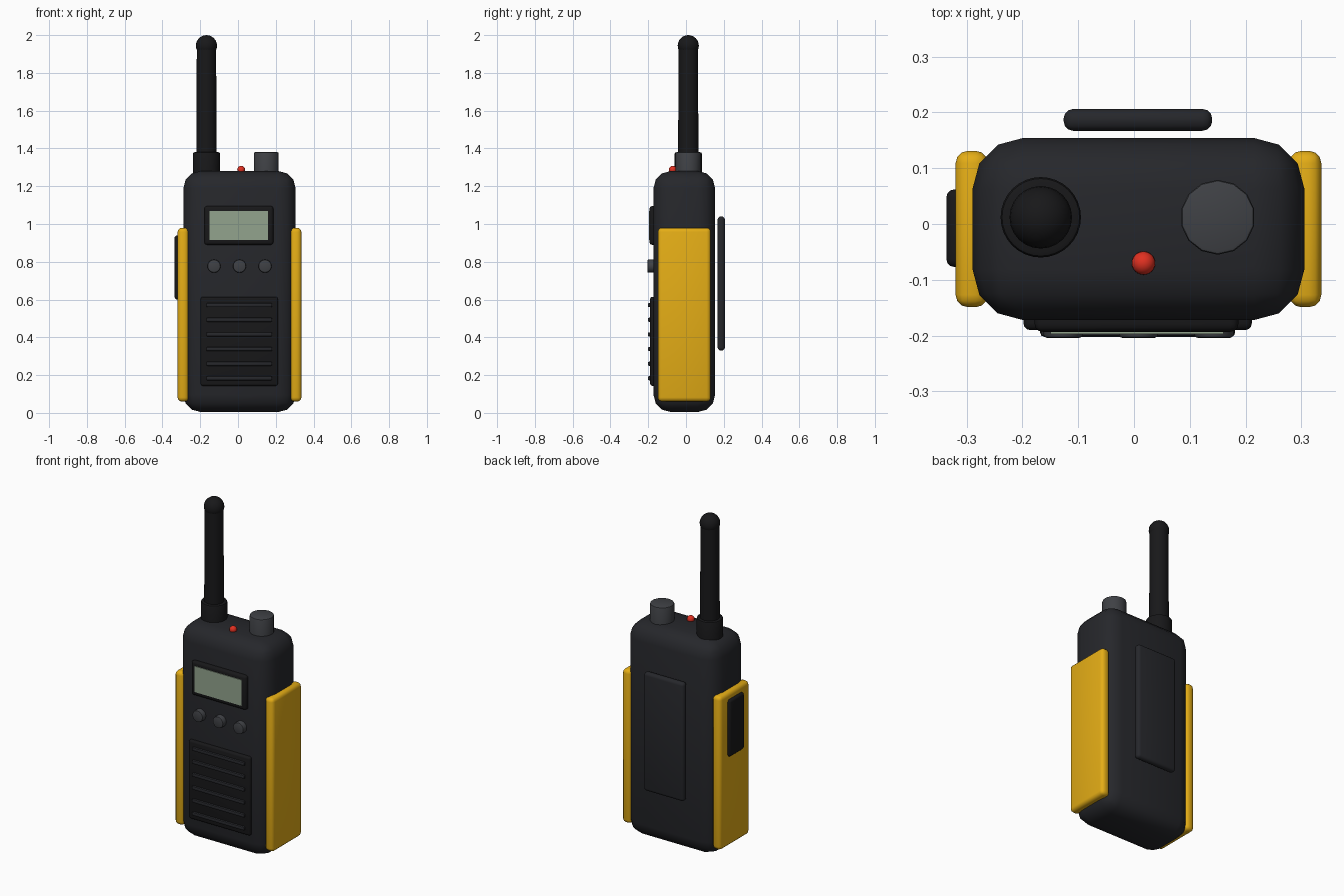
import bpy, bmesh, math
from mathutils import Matrix, Vector

if "Cube" in bpy.data.objects:
    bpy.data.objects.remove(bpy.data.objects["Cube"])


def material(name, color):
    m = bpy.data.materials.new(name)
    m.diffuse_color = (*color, 1)
    m.use_nodes = True
    m.node_tree.nodes["Principled BSDF"].inputs["Base Color"].default_value = m.diffuse_color
    return m


CASE = material("case_plastic", (0.019, 0.020, 0.024))
RUBBER = material("black_rubber", (0.009, 0.009, 0.010))
GREY = material("control_grey", (0.05, 0.053, 0.06))
YELLOW = material("yellow_grip", (0.78, 0.42, 0.008))
GLASS = material("display_glass", (0.29, 0.37, 0.27))
RED = material("red_lamp", (0.75, 0.03, 0.015))


def finish(name, bm, mat):
    me = bpy.data.meshes.new(name)
    bm.to_mesh(me)
    bm.free()
    me.materials.append(mat)
    ob = bpy.data.objects.new(name, me)
    bpy.context.collection.objects.link(ob)
    bpy.ops.object.select_all(action='DESELECT')
    ob.select_set(True)
    bpy.context.view_layer.objects.active = ob
    bpy.ops.object.shade_smooth_by_angle(angle=math.radians(40))
    return ob


def box(name, lo, hi, bevel, mat, segments=3):
    lo, hi = Vector(lo), Vector(hi)
    bm = bmesh.new()
    bmesh.ops.create_cube(bm, size=1)
    bmesh.ops.scale(bm, vec=hi - lo, verts=bm.verts)
    bmesh.ops.translate(bm, vec=(lo + hi) / 2, verts=bm.verts)
    if bevel:
        bmesh.ops.bevel(bm, geom=bm.edges[:], offset=bevel, segments=segments,
                        profile=0.5, affect='EDGES')
    return finish(name, bm, mat)


def cylinder(name, base, r, length, sides, bevel, mat, r_top=None, rot=None):
    bm = bmesh.new()
    bmesh.ops.create_cone(bm, cap_ends=True, segments=sides, radius1=r,
                          radius2=r_top or r, depth=length)
    bmesh.ops.translate(bm, vec=(0, 0, length / 2), verts=bm.verts)
    if bevel:
        rim = [e for e in bm.edges if all(v.co.z > length * 0.9 for v in e.verts)]
        bmesh.ops.bevel(bm, geom=rim, offset=bevel, segments=2,
                        profile=0.5, affect='EDGES')
    if rot:
        bmesh.ops.transform(bm, matrix=rot, verts=bm.verts)
    bmesh.ops.translate(bm, vec=base, verts=bm.verts)
    return finish(name, bm, mat)


def ball(name, center, r, mat):
    bm = bmesh.new()
    bmesh.ops.create_uvsphere(bm, u_segments=24, v_segments=12, radius=r)
    bmesh.ops.translate(bm, vec=center, verts=bm.verts)
    return finish(name, bm, mat)


CX = 0.008  # middle of the case

# Case with side grips
box("case", (-0.289, -0.172, 0.005), (0.305, 0.154, 1.28), 0.09, CASE)
for side, label in ((-1, "left"), (1, "right")):
    x = CX + side * 0.2985
    box(label + "_grip", (x - 0.029, -0.149, 0.06), (x + 0.029, 0.131, 0.98), 0.022, YELLOW)

# Talk button on the left grip and belt clip behind
box("talk_button", (-0.336, -0.077, 0.60), (-0.29, 0.062, 0.94), 0.014, RUBBER)
box("belt_clip", (-0.126, 0.167, 0.33), (0.14, 0.206, 1.04), 0.017, CASE)

# Display
box("display_bezel", (-0.178, -0.193, 0.89), (0.187, -0.15, 1.095), 0.014, RUBBER)
box("display", (-0.15, -0.197, 0.915), (0.16, -0.17, 1.07), 0, GLASS)

# Front buttons
to_front = Matrix.Rotation(math.radians(90), 4, 'X')
for i in range(3):
    cylinder(f"front_button_{i + 1}", (CX + (i - 1) * 0.135, -0.15, 0.777), 0.035, 0.054,
             16, 0.006, GREY, rot=to_front)

# Speaker panel and slats
box("speaker_panel", (-0.198, -0.19, 0.143), (0.211, -0.15, 0.614), 0.012, RUBBER)
for i in range(6):
    z = 0.183 + i * 0.0775
    box(f"speaker_slat_{i + 1}", (-0.168, -0.202, z - 0.011), (0.181, -0.18, z + 0.011),
        0.007, CASE, 2)

# Antenna
AX, AY = -0.167, 0.012
cylinder("antenna_base", (AX, AY, 1.25), 0.072, 0.13, 32, 0.009, RUBBER)
cylinder("antenna_rod", (AX, AY, 1.36), 0.054, 0.59, 32, 0, RUBBER, r_top=0.051)
ball("antenna_tip", (AX, AY, 1.944), 0.056, RUBBER)

# Volume knob and lamp
cylinder("volume_knob", (0.15, AY, 1.25), 0.067, 0.13, 14, 0.006, GREY)
ball("status_lamp", (0.017, -0.07, 1.287), 0.021, RED)
